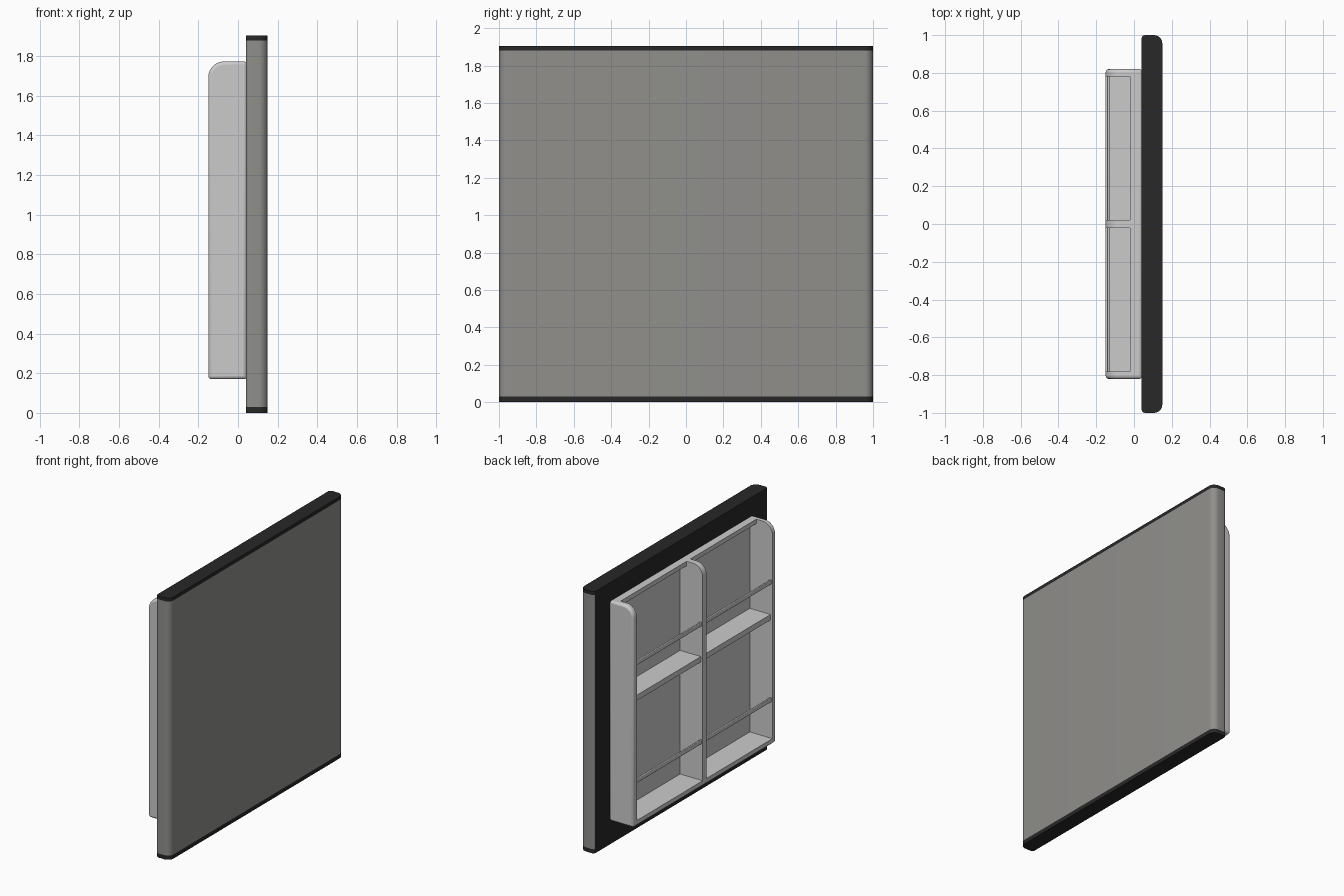
import bpy, bmesh, math

if "Cube" in bpy.data.objects:
    bpy.data.objects.remove(bpy.data.objects["Cube"])


def material(name, rgb):
    m = bpy.data.materials.new(name)
    m.diffuse_color = (*rgb, 1)
    m.use_nodes = True
    m.node_tree.nodes["Principled BSDF"].inputs["Base Color"].default_value = m.diffuse_color
    return m


steel = material("warm_grey", (0.28, 0.276, 0.262))
black = material("black_trim", (0.021, 0.021, 0.021))


def rounded(corners, steps=8):
    """2D outline from (u, v, radius) right-angled corners."""
    pts, n = [], len(corners)
    for i, (u, v, r) in enumerate(corners):
        if r == 0:
            pts.append((u, v))
            continue
        dirs = []
        for q in (corners[i - 1], corners[(i + 1) % n]):
            du, dv = q[0] - u, q[1] - v
            l = math.hypot(du, dv)
            dirs.append((du / l, dv / l))
        (ax, ay), (bx, by) = dirs
        for s in range(steps + 1):
            t = s / steps * math.pi / 2
            a, b = r * (1 - math.sin(t)), r * (1 - math.cos(t))
            pts.append((u + ax * a + bx * b, v + ay * a + by * b))
    return pts


def prism(name, outline, axis, lo, hi, mats=()):
    """Extrude an outline along z (outline is x,y) or y (outline is x,z)."""
    def place(p, h):
        return (p[0], p[1], h) if axis == "z" else (p[0], h, p[1])
    bm = bmesh.new()
    base = bm.faces.new([bm.verts.new(place(p, lo)) for p in outline])
    top = bmesh.ops.extrude_face_region(bm, geom=[base])["geom"]
    vec = place((0, 0), hi - lo)
    bmesh.ops.translate(bm, vec=vec, verts=[g for g in top if isinstance(g, bmesh.types.BMVert)])
    bmesh.ops.recalc_face_normals(bm, faces=bm.faces[:])
    me = bpy.data.meshes.new(name)
    bm.to_mesh(me)
    bm.free()
    ob = bpy.data.objects.new(name, me)
    bpy.context.collection.objects.link(ob)
    for m in mats:
        me.materials.append(m)
    return ob


def box(name, x, y, z):
    return prism(name, [(x[0], y[0]), (x[1], y[0]), (x[1], y[1]), (x[0], y[1])], "z", *z)


def smooth(ob):
    bpy.ops.object.select_all(action="DESELECT")
    ob.select_set(True)
    bpy.context.view_layer.objects.active = ob
    bpy.ops.object.shade_smooth_by_angle(angle=math.radians(35))


def bevel(ob, width, segments=3):
    b = ob.modifiers.new("bevel", "BEVEL")
    b.width, b.segments, b.limit_method = width, segments, "ANGLE"
    b.angle_limit = math.radians(40)


# Door slab with dark end caps and a dark inner face
door = rounded([(0.04, -1, 0.02), (0.15, -1, 0.045), (0.15, 1, 0.045), (0.04, 1, 0.02)])
panel = prism("door_panel", door, "z", 0.03, 1.88, (steel, black))
for f in panel.data.polygons:
    if f.normal.x < -0.9:
        f.material_index = 1
parts = [panel,
         prism("bottom_cap", door, "z", 0, 0.03, (black,)),
         prism("top_cap", door, "z", 1.88, 1.905, (black,))]

# Inner liner: rounded block with two bays cut open at the front and top,
# leaving a narrow ledge overhanging the back of each bay
liner = prism("liner", rounded([(0.045, 0.17, 0), (0.045, 1.773, 0),
                                (-0.15, 1.773, 0.08), (-0.15, 0.17, 0)]), "y", -0.82, 0.82)
bevel(liner, 0.016)
bays = [(-0.78, -0.022), (0.022, 0.78)]
bay_profile = [(-0.4, 0.21), (0.032, 0.21), (0.032, 1.74), (-0.02, 1.74), (-0.02, 2.2), (-0.4, 2.2)]
for i, y in enumerate(bays):
    cutter = prism(f"bay_cutter_{i}", bay_profile, "y", *y)
    cutter.hide_render = True
    cutter.hide_viewport = True
    cutter.display_type = "WIRE"
    cut = liner.modifiers.new("bay", "BOOLEAN")
    cut.object, cut.operation, cut.solver = cutter, "DIFFERENCE", "EXACT"
parts.append(liner)

# Shelves and retaining rails in each bay
for i, (y0, y1) in enumerate(bays):
    y = (y0 - 0.005, y1 + 0.005)
    parts.append(box(f"shelf_{i}", (-0.135, 0.036), y, (1.07, 1.11)))
    for j, z in enumerate((0.475, 1.332)):
        rail = box(f"rail_{i}_{j}", (-0.142, -0.13), y, (z, z + 0.032))
        bevel(rail, 0.004, 2)
        parts.append(rail)

for ob in parts:
    smooth(ob)
